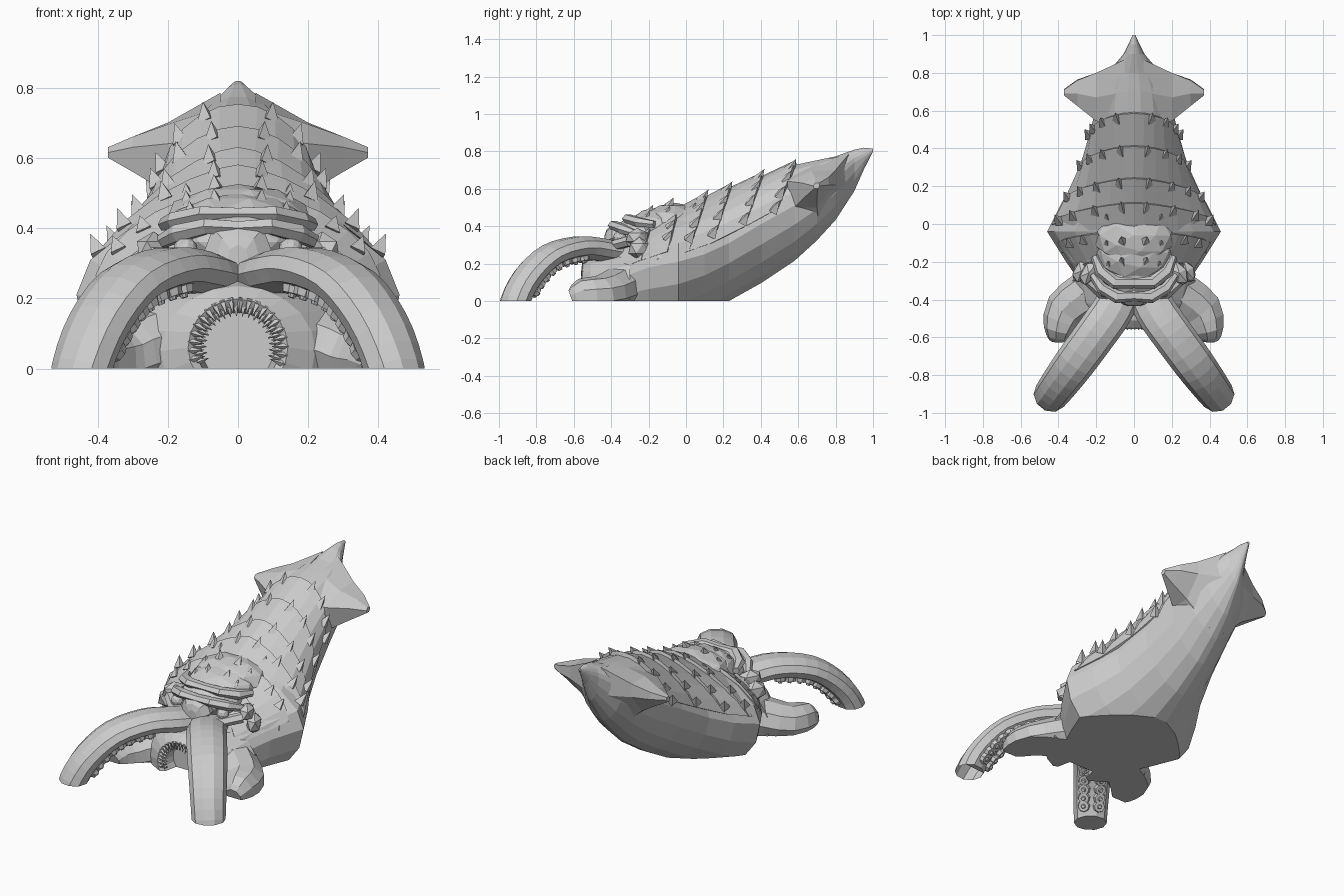
import bpy, bmesh, math
from mathutils import Vector, Matrix

if "Cube" in bpy.data.objects:
    bpy.data.objects.remove(bpy.data.objects["Cube"])

Z = Vector((0, 0, 1))


def finish(name, bm, ground=False):
    bmesh.ops.recalc_face_normals(bm, faces=bm.faces)
    if ground:  # slice flat on the ground plane
        g = bm.verts[:] + bm.edges[:] + bm.faces[:]
        bmesh.ops.bisect_plane(bm, geom=g, plane_co=(0, 0, 0), plane_no=(0, 0, 1), clear_inner=True)
        rim = [e for e in bm.edges if e.is_boundary]
        bmesh.ops.triangle_fill(bm, edges=rim, use_beauty=True, normal=(0, 0, -1))
    bmesh.ops.recalc_face_normals(bm, faces=bm.faces)
    me = bpy.data.meshes.new(name)
    bm.to_mesh(me)
    bm.free()
    ob = bpy.data.objects.new(name, me)
    bpy.context.collection.objects.link(ob)
    return ob


def loft(name, rings, ground=False):
    bm = bmesh.new()
    vs = [[bm.verts.new(p) for p in r] for r in rings]
    n = len(vs[0])
    for a, b in zip(vs, vs[1:]):
        for i in range(n):
            bm.faces.new((a[i], a[(i + 1) % n], b[(i + 1) % n], b[i]))
    bm.faces.new(vs[0])
    bm.faces.new(vs[-1])
    return finish(name, bm, ground)


def spline(pts, steps):
    """Catmull-Rom through tuples of any length."""
    out = []
    for i in range(len(pts) - 1):
        p = [pts[max(0, min(len(pts) - 1, i + k))] for k in (-1, 0, 1, 2)]
        for s in range(steps):
            t = s / steps
            out.append([0.5 * (2 * b + (c - a) * t + (2 * a - 5 * b + 4 * c - d) * t * t
                               + (3 * b - a - 3 * c + d) * t ** 3) for a, b, c, d in zip(*p)])
    return out + [list(pts[-1])]


def frames(path):
    """Points of x, y, z, width, depth -> centre, side and under vectors."""
    P = [Vector(p[:3]) for p in path]
    res = []
    for i, p in enumerate(P):
        T = (P[min(i + 1, len(P) - 1)] - P[max(i - 1, 0)]).normalized()
        S = T.cross(Z).normalized()
        res.append((p, S * path[i][3], T.cross(S).normalized() * path[i][4]))
    return res


def tube(name, path, sides=10, ground=False):
    rings = [[p + S * math.cos(2 * math.pi * k / sides) + D * math.sin(2 * math.pi * k / sides)
              for k in range(sides)] for p, S, D in frames(path)]
    return loft(name, rings, ground)


def mirrored(pts, s):
    return [(s * p[0],) + tuple(p[1:]) for p in pts]


def cone(bm, pos, direction, r1, r2, length, seg=4):
    q = Vector(direction).normalized()
    m = Matrix.Translation(Vector(pos) + q * length / 2) @ q.to_track_quat('Z', 'Y').to_matrix().to_4x4()
    bmesh.ops.create_cone(bm, cap_ends=True, segments=seg, radius1=r1, radius2=r2, depth=length, matrix=m)


def blob(name, pos, size, rot=0.0, sub=2):
    bm = bmesh.new()
    bmesh.ops.create_icosphere(bm, subdivisions=sub, radius=1)
    m = Matrix.Translation(pos) @ Matrix.Rotation(rot, 4, 'Z') @ Matrix.Diagonal((*size, 1))
    bmesh.ops.transform(bm, matrix=m, verts=bm.verts)
    return finish(name, bm)


# Body sections: y, half width, bottom, widest height, top
SEC = [(-.42, .18, -.1, .1, .26), (-.33, .27, -.15, .13, .34), (-.2, .36, -.16, .18, .42),
       (-.04, .46, -.14, .21, .5), (.1, .39, -.08, .25, .555), (.23, .315, -.005, .31, .605),
       (.4, .255, .09, .41, .665), (.58, .21, .21, .51, .73), (.7, .19, .32, .58, .755),
       (.8, .14, .43, .65, .775), (.9, .055, .585, .74, .81), (.95, .03, .7, .77, .82), (1.0, .008, .8, .805, .815)]


def surf(y, t, off=0.0):
    for a, b in zip(SEC, SEC[1:]):
        if y <= b[0]:
            break
    f = max(0, (y - a[0]) / (b[0] - a[0]))
    hw, zb, zm, zt = [u + (v - u) * f for u, v in zip(a[1:], b[1:])]
    c, s = math.cos(t), math.sin(t)
    # sloping shoulders in front, keeled belly behind
    p = .45 * max(0, min(1, (.5 - y) / .35)) if s > 0 else .3 * max(0, min(1, y / .4))
    h = (zt - zm) if s > 0 else (zm - zb)
    return Vector((hw * c * abs(c) ** p + off * c, y, zm + (h + off) * s))


loft("body", [[surf(s[0], 2 * math.pi * k / 18) for k in range(18)] for s in SEC], ground=True)


# Overlapping back plates, each with spikes on its raised rear edge
def plate(name, y0, y1, lo, off0, off1, skew, spikes, length):
    n = 12
    rings = []
    for k in range(n + 1):
        t = math.radians(lo + (180 - 2 * lo) * k / n)
        d = skew * (1 - math.sin(t))
        lift = off1 * min(1, .1 + 1.6 * (math.sin(t) - math.sin(math.radians(lo))))  # fades out at the flank
        rings.append([surf(y0 - d, t, off0), surf(y1 - d, t, lift),
                      surf(y1 - d + .012, t, -.02), surf(y0 - d, t, -.03)])
    loft(name, rings)
    bm = bmesh.new()
    for deg in spikes:
        for a in (deg, 180 - deg):
            t = math.radians(a)
            y = y1 - skew * (1 - math.sin(t)) - .025
            out = Vector((.4 * math.cos(t), .5, .8))
            cone(bm, surf(y, t, off1 - .025), out, .032, 0, length)
    finish(name + "_spikes", bm)


for i, (y0, y1, sp) in enumerate([(-.06, .11, (74, 52, 34, 20)), (.09, .24, (70, 48, 32, 16)),
                                  (.22, .41, (72, 50, 32, 14)), (.39, .585, (66, 44, 24, 8))]):
    plate(f"back_plate_{i}", y0, y1, 8, .0, .022, .11, sp, .075)
for i, (y0, y1, sp) in enumerate([(-.3, -.18, (40, 28)), (-.2, -.04, (44, 30))]):
    plate(f"flank_plate_{i}", y0, y1, 14, .0, .02, .08, sp, .06)

# Helmet: stacked domes stepping down to the face
for i, (y, z, w, d, h) in enumerate([(-.06, .42, .215, .17, .105), (-.15, .395, .205, .16, .105),
                                     (-.24, .36, .19, .15, .1)]):
    blob(f"helmet_{i}", (0, y, z), (w, d, h))
bm = bmesh.new()
for x, y, z in ((.05, .07, .53), (.14, .05, .5), (.06, -.07, .525), (.14, -.09, .48), (.06, -.18, .485), (.13, -.2, .45)):
    for s in (1, -1):
        cone(bm, (s * x, y - .02, z - .02), (s * .15, .4, .8), .028, 0, .055)
finish("helmet_spikes", bm)

# Mouth hood with recessed throat
MOUTH = [(-.3, .34, .24, .05), (-.42, .31, .215, .04), (-.51, .22, .185, .05), (-.555, .142, .138, .06),
         (-.54, .12, .114, .06), (-.46, .105, .1, .06)]
loft("mouth_hood", [[Vector((rx * math.cos(a), y, cz + rz * math.sin(a)))
                     for a in [2 * math.pi * k / 20 for k in range(20)]] for y, rx, rz, cz in MOUTH], ground=True)
bm = bmesh.new()
for ring, (r, y, ln, fwd) in enumerate([(.14, -.545, .045, -.35), (.127, -.535, .038, -.1)]):
    for k in range(21):
        a = math.radians(-20 + 220 * (k + .5 * ring) / 20.5)
        c, s = math.cos(a), math.sin(a)
        cone(bm, (r * c, y, .06 + r * s), (-c, fwd, -s), .011, 0.001, ln)
finish("teeth", bm)

ARM = [(.045, -.31, .25, .1, .055), (.11, -.45, .272, .11, .064), (.2, -.58, .284, .11, .063),
       (.31, -.73, .24, .108, .064), (.395, -.845, .13, .1, .07), (.445, -.912, 0, .092, .075),
       (.465, -.935, -.13, .088, .075)]
LEG = [(.12, -.28, .1, .12, .13), (.25, -.38, .065, .13, .11), (.355, -.46, .035, .12, .1),
       (.395, -.56, .025, .085, .095), (.4, -.612, .01, .05, .05)]
for s, side in ((1, "right"), (-1, "left")):
    # Arched front tentacle
    path = spline(mirrored(ARM, s), 3)
    tube("tentacle_" + side, path, 10, True)
    # Two rows of suckers under it
    bm = bmesh.new()
    for p, S, D in frames(path)[6:15]:
        for k in (-.42, .42):
            o = p + D * .82 + S * k
            if o.z < .035:
                continue
            cone(bm, o, D + S * k * .4, .036, .03, .022, 8)
            cone(bm, o, D + S * k * .4, .022, .01, .032, 8)
    finish("suckers_" + side, bm)

    # Short side limb
    tube("side_limb_" + side, spline(mirrored(LEG, s), 2), 9, True)

    # Tail fin, thick at the root, running out to a blunt point
    fin = [(.05, [(.5, .66), (.7, .745), (.87, .785), (.87, .62), (.72, .36), (.52, .36)]),
           (.2, [(.545, .64), (.67, .695), (.8, .7), (.8, .62), (.7, .5), (.58, .5)]),
           (.3, [(.625, .63), (.69, .66), (.76, .66), (.765, .62), (.7, .56), (.64, .56)]),
           (.37, [(.68, .615), (.69, .63), (.71, .63), (.715, .615), (.705, .6), (.685, .6)])]
    loft("tail_fin_" + side, [[(s * x, y, z) for y, z in r] for x, r in fin])

    # Eye, brow ridges and cheek plates
    blob("eye_" + side, (s * .15, -.355, .34), (.035, .035, .033))
    tube("brow_" + side, mirrored([(.0, -.38, .4, .03, .022), (.09, -.385, .405, .035, .025),
                                   (.17, -.34, .385, .03, .028), (.22, -.27, .36, .02, .02)], s), 6)
    tube("upper_brow_" + side, mirrored([(.0, -.31, .44, .03, .02), (.1, -.31, .44, .035, .025),
                                         (.175, -.25, .42, .035, .028), (.21, -.17, .41, .02, .02)], s), 6)
    tube("eye_pouch_" + side, mirrored([(.08, -.4, .295, .03, .025), (.16, -.37, .3, .035, .028),
                                        (.24, -.3, .32, .03, .03)], s), 6)
    blob("cheek_" + side, (s * .24, -.26, .34), (.045, .075, .05), s * .5, 1)
    blob("jowl_" + side, (s * .28, -.25, .28), (.045, .07, .06), s * .5, 1)

# Snout
snout = [(-.3, .08, .29, .41), (-.395, .095, .275, .4), (-.425, .06, .27, .37), (-.435, .03, .28, .34)]
loft("snout", [[Vector((x * w, y, z)) for x, z in ((-.5, b), (.5, b), (1, (b + t) / 2), (.75, t), (0, t + .012),
                                                   (-.75, t), (-1, (b + t) / 2))] for y, w, b, t in snout])
